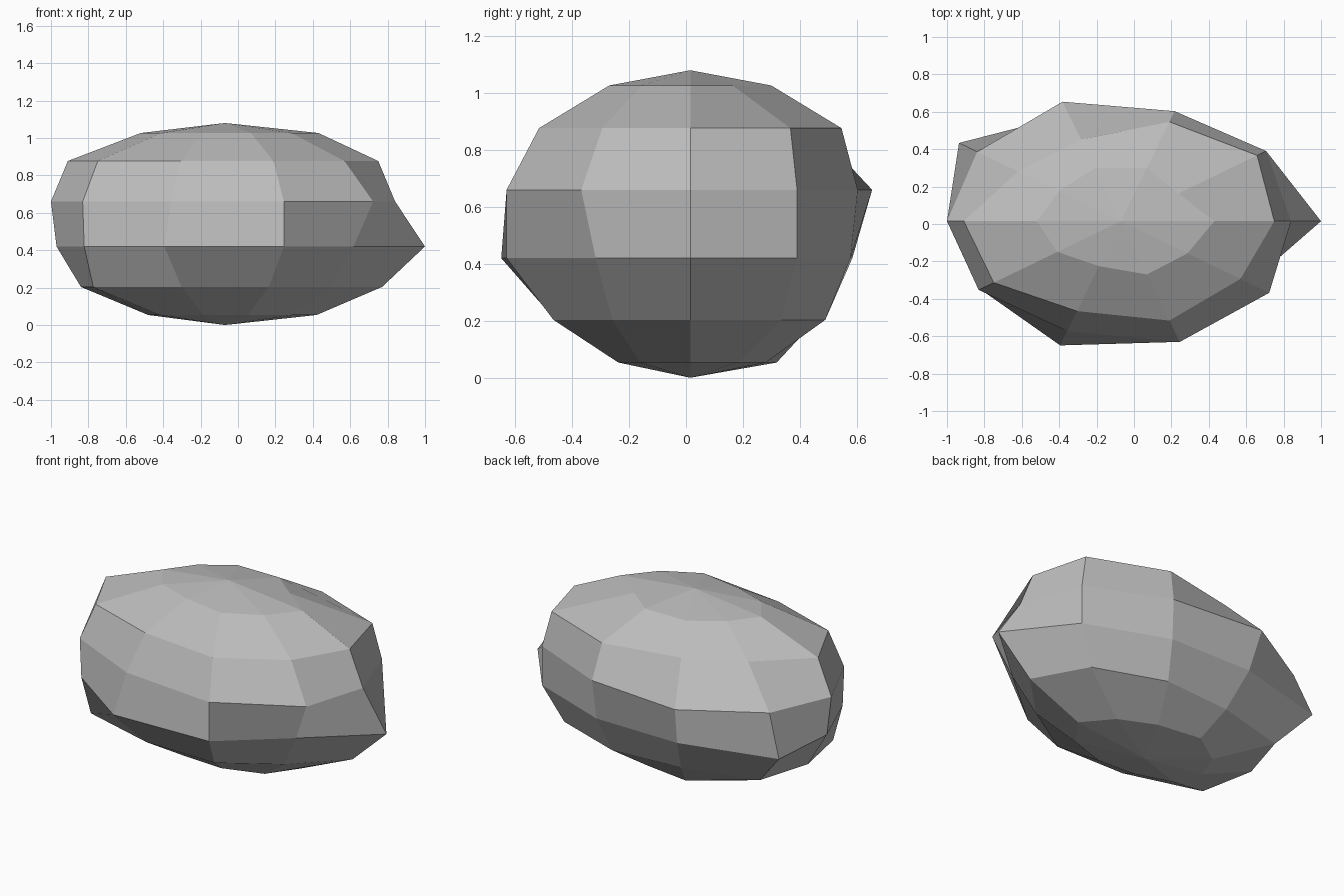
import bpy
import bmesh
from math import cos, sin, pi

default_cube = bpy.data.objects.get("Cube")
if default_cube:
    bpy.data.objects.remove(default_cube, do_unlink=True)

# Overall proportions of the boulder
HEIGHT = 1.08
DEPTH_RATIO = 0.665
CENTRE_X, CENTRE_Y = -0.07, 0.015

# Uneven radius (percent) of each ring, bottom to top, counter-clockwise from +x
RING_RADII = [
    [49, 43, 42, 48, 43, 41, 43, 38, 40, 45],
    [84, 82, 75, 70, 83, 77, 87, 75, 76, 70],
    [107, 96, 89, 90, 107, 90, 93, 105, 102, 85],
    [91, 96, 93, 101, 95, 93, 94, 93, 102, 98],
    [82, 90, 84, 69, 68, 84, 84, 76, 84, 79],
    [50, 38, 45, 45, 41, 45, 42, 38, 45, 44],
]


def stone_material():
    material = bpy.data.materials.new("stone_grey")
    colour = (0.5, 0.5, 0.5, 1.0)
    material.use_nodes = True
    material.diffuse_color = colour
    for node in material.node_tree.nodes:
        if node.type == 'BSDF_PRINCIPLED':
            node.inputs["Base Color"].default_value = colour
    return material


def ring_height(index):
    """Height of a latitude ring on an evenly divided sphere."""
    return HEIGHT * (1 - cos(pi * index / (len(RING_RADII) + 1))) / 2


def make_ring(mesh, radii, z):
    ring = []
    for step, percent in enumerate(radii):
        angle = 2 * pi * step / len(radii)
        radius = percent / 100
        x = CENTRE_X + radius * cos(angle)
        y = CENTRE_Y + radius * DEPTH_RATIO * sin(angle)
        ring.append(mesh.verts.new((x, y, z)))
    return ring


def build_boulder():
    mesh = bmesh.new()
    bottom = mesh.verts.new((CENTRE_X, CENTRE_Y, 0))
    top = mesh.verts.new((CENTRE_X, CENTRE_Y, HEIGHT))
    rings = [make_ring(mesh, radii, ring_height(level))
             for level, radii in enumerate(RING_RADII, start=1)]

    # Side facets between neighbouring rings, and fans closing both ends
    count = len(rings[0])
    for i in range(count):
        j = (i + 1) % count
        for low, high in zip(rings, rings[1:]):
            mesh.faces.new((low[i], low[j], high[j], high[i]))
        mesh.faces.new((bottom, rings[0][j], rings[0][i]))
        mesh.faces.new((top, rings[-1][i], rings[-1][j]))

    bmesh.ops.recalc_face_normals(mesh, faces=mesh.faces)
    data = bpy.data.meshes.new("boulder")
    mesh.to_mesh(data)
    mesh.free()
    data.materials.append(stone_material())
    boulder = bpy.data.objects.new("boulder", data)
    bpy.context.collection.objects.link(boulder)


build_boulder()
